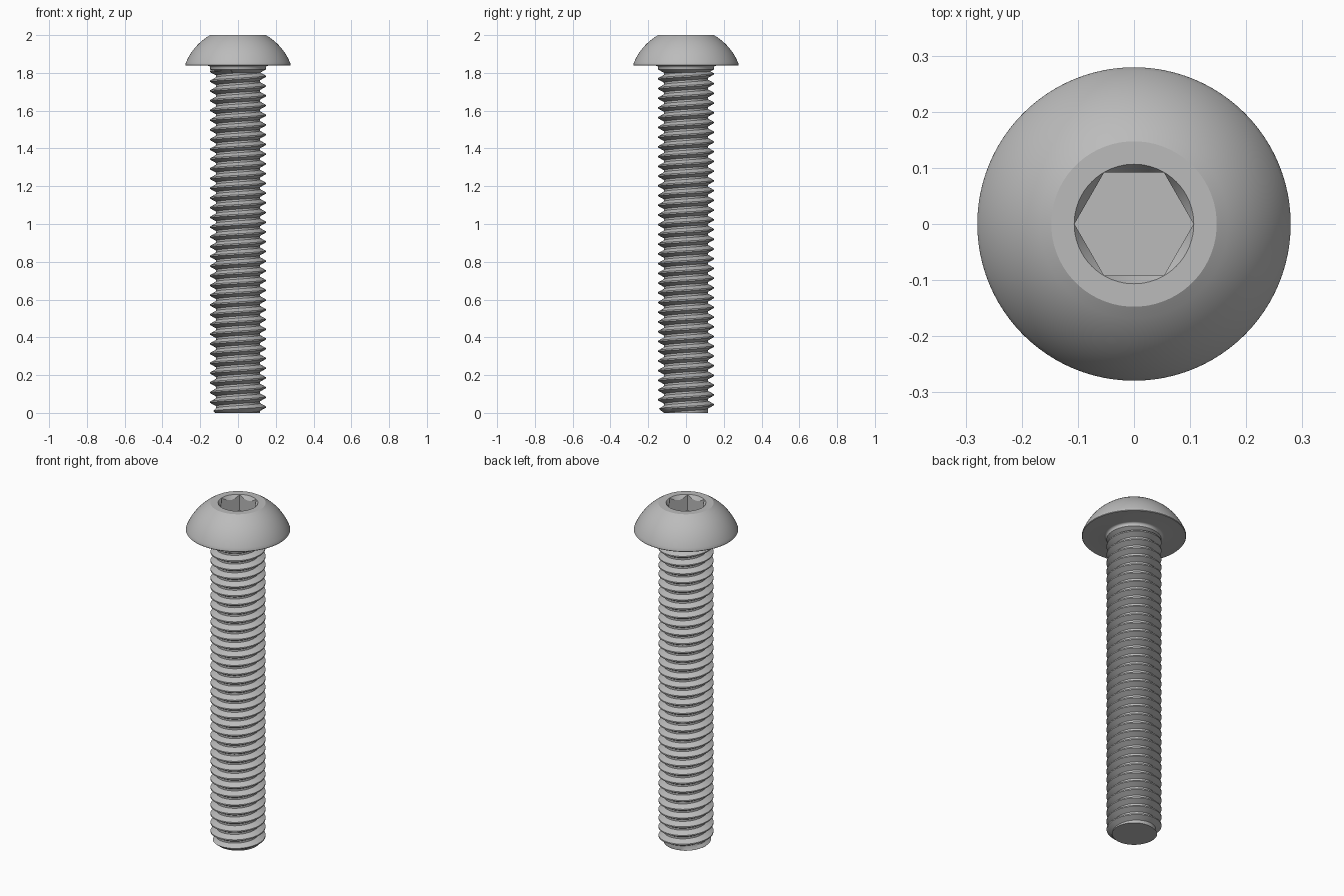
import bpy, bmesh, math

cube = bpy.data.objects.get("Cube")
if cube:
    bpy.data.objects.remove(cube, do_unlink=True)

SEG = 96
TAU = 2 * math.pi

steel = bpy.data.materials.new("grey_steel")
steel.use_nodes = True
steel.diffuse_color = (0.5, 0.5, 0.5, 1)
bsdf = next(n for n in steel.node_tree.nodes if n.type == "BSDF_PRINCIPLED")
bsdf.inputs["Base Color"].default_value = (0.5, 0.5, 0.5, 1)


def finish(name, bm):
    """Turn a bmesh into a smooth object with sharp edges kept."""
    bmesh.ops.remove_doubles(bm, verts=bm.verts, dist=0.00005)
    mesh = bpy.data.meshes.new(name)
    bm.to_mesh(mesh)
    bm.free()
    mesh.materials.append(steel)
    ob = bpy.data.objects.new(name, mesh)
    bpy.context.collection.objects.link(ob)
    bpy.ops.object.select_all(action="DESELECT")
    ob.select_set(True)
    bpy.context.view_layer.objects.active = ob
    bpy.ops.object.shade_smooth_by_angle(angle=math.radians(30))
    return ob


def skin(bm, rows):
    """Bridge neighbouring rows of vertices with quads."""
    for low, high in zip(rows, rows[1:]):
        for j in range(len(low) - 1):
            bm.faces.new((low[j], low[j + 1], high[j + 1], high[j]))


def point(bm, r, a, z):
    return bm.verts.new((r * math.cos(a), r * math.sin(a), z))


# Head: neck, flat underside, spherical dome, flat top and hex socket
TOP, UNDER = 2.0, 1.838
DOME_Z, DOME_R = 1.741, 0.298
FLAT, SOCKET_R, SOCKET_Z = 0.092, 0.1065, 1.905


def hex_radius(a):
    return FLAT / math.cos((a % (TAU / 6)) - TAU / 12)


def countersink(a):
    return TOP - 1.6 * (SOCKET_R - hex_radius(a))


outline = [(0.11, 1.797), (0.147, 1.818)]
for i in range(1, 6):                      # fillet under the head
    t = i / 5 * math.pi / 2
    outline.append((0.147 + 0.013 * (1 - math.cos(t)), 1.825 + 0.013 * math.sin(t)))
outline += [(0.277, UNDER), (0.2793, 1.841)]
for i in range(13):                        # dome
    z = 1.846 + (TOP - 1.846) * i / 12
    outline.append((math.sqrt(DOME_R ** 2 - (z - DOME_Z) ** 2), z))
outline.append((SOCKET_R, TOP))

bm = bmesh.new()
angles = [TAU * j / SEG for j in range(SEG + 1)]
rows = [[point(bm, r, a, z) for a in angles] for r, z in outline]
rows.append([point(bm, hex_radius(a), a, countersink(a)) for a in angles])
rows.append([point(bm, hex_radius(a), a, SOCKET_Z) for a in angles])
skin(bm, rows)
bm.faces.new(rows[-1][:-1])                # socket floor
finish("button_head", bm)

# Threaded shank: right-handed helical rows clipped at both ends
PITCH, CREST, ROOT, END = 0.0515, 0.147, 0.116, 1.815
profile = [(0.0, ROOT), (0.2, ROOT), (0.53, CREST), (0.67, CREST)]
turns = int(END / PITCH) + 2

bm = bmesh.new()
rows = []
for k in range(-1, turns):
    for offset, radius in profile:
        row = []
        for a in angles:
            z = (k + offset + a / TAU) * PITCH
            r = min(radius, 0.121 + max(z, 0))   # chamfered tip
            if z <= 0 or z >= END:
                z, r = min(max(z, 0), END), ROOT
            row.append(point(bm, r, a, z))
        rows.append(row)
skin(bm, rows)
bmesh.ops.remove_doubles(bm, verts=bm.verts, dist=0.00005)
bmesh.ops.dissolve_degenerate(bm, edges=bm.edges, dist=0.00005)
finish("threaded_shank", bm)

# Flat tip closing the shank
bm = bmesh.new()
bm.faces.new([point(bm, ROOT + 0.002, a, 0) for a in reversed(angles[:-1])])
finish("shank_tip", bm)
